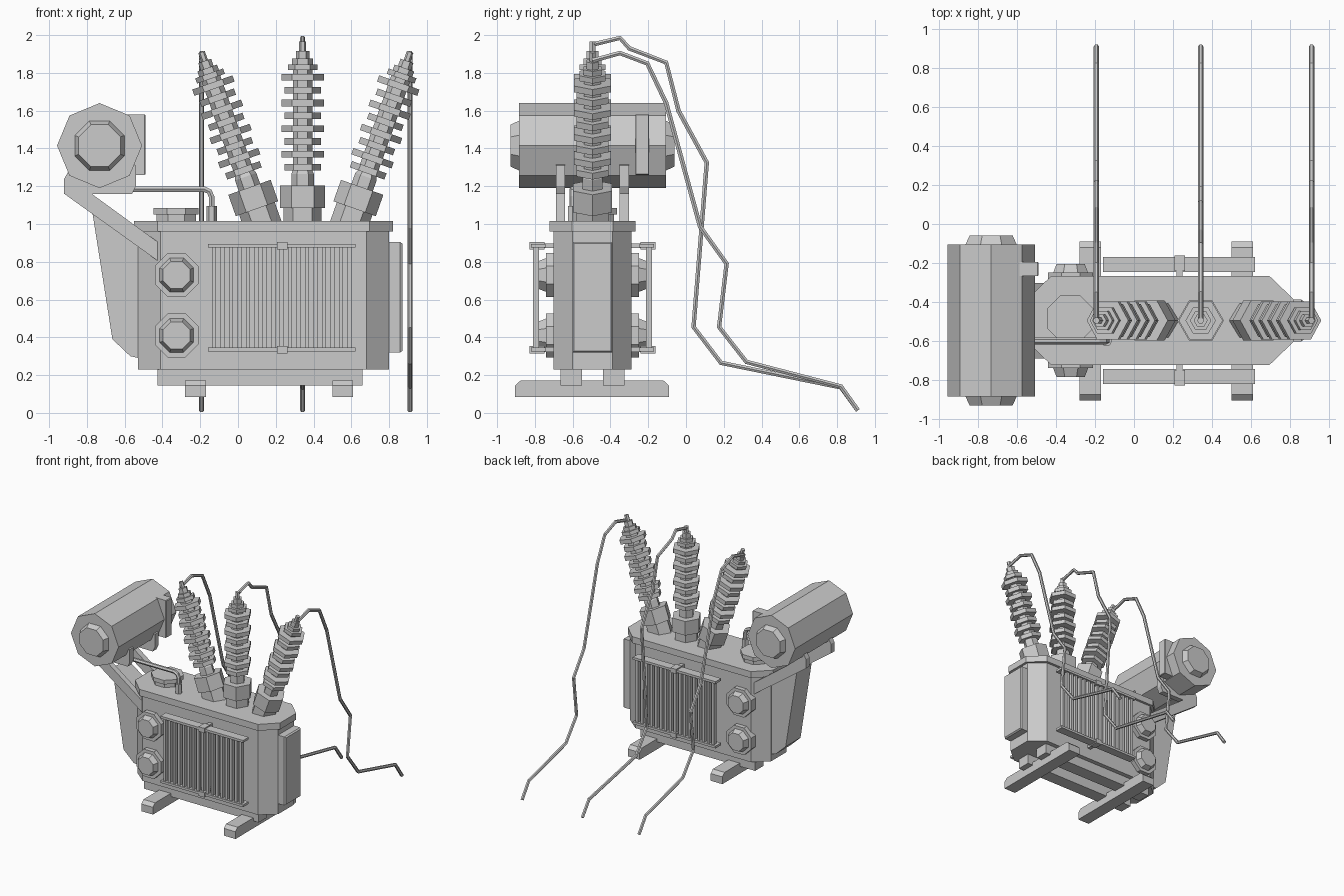
import bpy, bmesh
from math import radians, cos, sin, pi
from mathutils import Matrix

if "Cube" in bpy.data.objects:
    bpy.data.objects.remove(bpy.data.objects["Cube"])

CY = -0.495                      # centre line of the tank in y


def finish(name, bm, matrix=None):
    bmesh.ops.recalc_face_normals(bm, faces=bm.faces)
    me = bpy.data.meshes.new(name)
    bm.to_mesh(me)
    bm.free()
    ob = bpy.data.objects.new(name, me)
    bpy.context.collection.objects.link(ob)
    if matrix:
        ob.matrix_world = matrix
    return ob


def extrude(name, outline, lo, hi, axis='z'):
    """Prism from an (x,y) outline along z, or an (x,z) / (y,z) outline along y / x."""
    place = {'z': lambda a, b, c: (a, b, c),
             'y': lambda a, b, c: (a, c, b),
             'x': lambda a, b, c: (c, a, b)}[axis]
    bm = bmesh.new()
    n = len(outline)
    low = [bm.verts.new(place(a, b, lo)) for a, b in outline]
    top = [bm.verts.new(place(a, b, hi)) for a, b in outline]
    bm.faces.new(low)
    bm.faces.new(top)
    for i in range(n):
        j = (i + 1) % n
        bm.faces.new((low[i], low[j], top[j], top[i]))
    return finish(name, bm)


def box(name, x0, x1, y0, y1, z0, z1):
    return extrude(name, [(x0, y0), (x1, y0), (x1, y1), (x0, y1)], z0, z1)


def panel_box(name, *bounds, edge=0.012):
    """Box whose +x face is a raised, bevelled door."""
    ob = box(name, *bounds)
    bm = bmesh.new()
    bm.from_mesh(ob.data)
    bm.normal_update()
    door = [f for f in bm.faces if f.normal.x > 0.9]
    bmesh.ops.inset_region(bm, faces=door, thickness=edge, depth=edge)
    bm.to_mesh(ob.data)
    bm.free()
    return ob


def lathe(name, profile, sides, loc, rot=None, phase=0.0):
    """Faceted turned part from (radius, height) rings."""
    bm = bmesh.new()
    rings = [[bm.verts.new((r * cos(phase + 2 * pi * k / sides),
                            r * sin(phase + 2 * pi * k / sides), h))
              for k in range(sides)] for r, h in profile]
    for a, b in zip(rings, rings[1:]):
        for k in range(sides):
            j = (k + 1) % sides
            bm.faces.new((a[k], a[j], b[j], b[k]))
    bm.faces.new(rings[0])
    bm.faces.new(rings[-1])
    return finish(name, bm, Matrix.Translation(loc) @ (rot or Matrix()))


def tube(name, points, radius):
    cu = bpy.data.curves.new(name, 'CURVE')
    cu.dimensions = '3D'
    cu.bevel_depth = radius
    cu.bevel_resolution = 1
    cu.use_fill_caps = True
    sp = cu.splines.new('POLY')
    sp.points.add(len(points) - 1)
    for p, co in zip(sp.points, points):
        p.co = (*co, 1)
    sp.use_smooth = False
    ob = bpy.data.objects.new(name, cu)
    bpy.context.collection.objects.link(ob)


def chamfered(x0, x1, half, cx, cy):
    a, b = CY - half, CY + half
    return [(x0 + cx, a), (x1 - cx, a), (x1, a + cy), (x1, b - cy),
            (x1 - cx, b), (x0 + cx, b), (x0, b - cy), (x0, a + cy)]


# tank, lid and end cabinet
extrude("tank", chamfered(-0.53, 0.80, 0.207, 0.12, 0.10), 0.23, 0.965)
extrude("tank_lid", chamfered(-0.55, 0.82, 0.228, 0.125, 0.12), 0.96, 1.015)
panel_box("end_cabinet", 0.77, 0.858, CY - 0.107, CY + 0.107, 0.32, 0.905)

# base beams and skids
for side, s in (("front", -1), ("back", 1)):
    y = CY + s * 0.112
    box(f"base_beam_{side}", -0.425, 0.66, y - 0.057, y + 0.057, 0.145, 0.235)
for i, x in enumerate((-0.225, 0.555)):
    extrude(f"skid_{i}", [(-0.905, 0.083), (-0.09, 0.083), (-0.09, 0.145), (-0.12, 0.172),
                          (-0.875, 0.172), (-0.905, 0.145)], x - 0.055, x + 0.055, 'x')

# ports and radiators on both long sides
for side, s in (("front", -1), ("back", 1)):
    out = Matrix.Rotation(radians(-90 * s), 4, 'X')

    def sbox(name, x0, x1, d0, d1, z0, z1):
        ya, yb = sorted((CY + s * d0, CY + s * d1))
        box(f"{name}_{side}", x0, x1, ya, yb, z0, z1)

    for i, z in enumerate((0.41, 0.73)):
        lathe(f"port_{side}_{i}", [(0.125, -0.02), (0.125, 0.04), (0.097, 0.04), (0.078, 0.085)],
              8, (-0.325, CY + s * 0.205, z), out, pi / 8)
    for level, z in (("top", 0.885), ("bottom", 0.335)):
        sbox(f"radiator_rail_{level}", -0.16, 0.622, 0.25, 0.325, z - 0.01, z + 0.01)
        sbox(f"radiator_clamp_{level}", 0.207, 0.262, 0.255, 0.333, z - 0.02, z + 0.02)
        sbox(f"radiator_feed_{level}", 0.218, 0.25, 0.19, 0.26, z - 0.013, z + 0.013)
    for i in range(17):
        x = -0.127 + i * 0.0448
        sbox(f"radiator_fin_{i}", x - 0.011, x + 0.011, 0.283, 0.315, 0.335, 0.885)

# conservator drum with end caps and gauge box
CX, CZ = -0.733, 1.415
along_y = Matrix.Rotation(radians(-90), 4, 'X')
lathe("conservator", [(0.225, -0.885), (0.225, -0.105)], 8, (CX, 0, CZ), along_y)
for side, y, s in (("front", -0.885, -1), ("back", -0.105, 1)):
    lathe(f"conservator_cap_{side}", [(0.142, -0.01), (0.142, 0.0), (0.12, 0.045)], 8,
          (CX, y, CZ), Matrix.Rotation(radians(-90 * s), 4, 'X'), pi / 8)
panel_box("gauge_box", -0.60, -0.495, -0.268, -0.195, 1.26, 1.58, edge=0.006)

# conservator cradles, braces and wedge-shaped end duct
for side, y in (("front", -0.665), ("back", -0.327)):
    extrude(f"cradle_{side}", [(-0.92, 1.16), (-0.56, 1.16), (-0.54, 1.20), (-0.54, 1.31),
                               (-0.65, 1.36), (-0.85, 1.36), (-0.92, 1.24)],
            y - 0.024, y + 0.024, 'y')
    extrude(f"brace_{side}", [(-0.92, 1.16), (-0.425, 0.805), (-0.425, 0.905), (-0.775, 1.16)],
            y - 0.024, y + 0.024, 'y')
extrude("end_duct", [(-0.77, 1.055), (-0.665, 0.39), (-0.57, 0.30), (-0.50, 0.285),
                     (-0.50, 0.87)], CY - 0.1, CY + 0.1, 'y')

# oil pipe and hatch on the lid
tube("oil_pipe", [(-0.65, -0.6, 1.185), (-0.18, -0.6, 1.185), (-0.152, -0.6, 1.172),
                  (-0.14, -0.6, 1.145), (-0.14, -0.6, 1.03)], 0.017)
lathe("pipe_collar", [(0.028, 0), (0.028, 0.08)], 6, (-0.14, -0.6, 1.015))
lathe("lid_hatch", [(0.112, -0.01), (0.112, 0.035), (0.129, 0.035), (0.129, 0.07)], 8,
      (-0.327, CY + 0.01, 1.015), phase=pi / 8)

# bushings with alternating insulator sheds
profile = [(0.1, -0.04), (0.1, 0.07), (0.119, 0.07), (0.119, 0.19), (0.06, 0.19), (0.06, 0.25)]
for i in range(8):
    h, r = 0.268 + 0.068 * i, 0.113 if i % 2 else 0.097
    profile += [(0.052, h), (r, h), (r, h + 0.035), (0.052, h + 0.035)]
profile += [(0.052, 0.8), (0.078, 0.8), (0.078, 0.83), (0.055, 0.83), (0.055, 0.86),
            (0.036, 0.86), (0.036, 0.9), (0.018, 0.9), (0.018, 0.95)]

# cables in (y, z)
mid = [(-0.495, 1.95), (-0.35, 1.985), (-0.3, 1.93), (-0.105, 1.855), (-0.04, 1.6),
       (0.11, 1.325), (0.04, 0.455), (0.185, 0.265), (0.82, 0.135), (0.91, 0.013)]
outer = [(-0.495, 1.865), (-0.35, 1.905), (-0.205, 1.85), (-0.105, 1.64), (0.075, 0.985),
         (0.215, 0.79), (0.175, 0.455), (0.32, 0.27), (0.82, 0.14), (0.91, 0.013)]
for name, x, tilt, tip, path in (("left", 0.124, -19.5, -0.193, outer),
                                 ("middle", 0.342, 0, 0.342, mid),
                                 ("right", 0.594, 19.5, 0.911, outer)):
    lathe(f"bushing_{name}", profile, 6, (x, CY, 1.015), Matrix.Rotation(radians(tilt), 4, 'Y'))
    tube(f"cable_{name}", [(tip, y, z) for y, z in path], 0.014)
